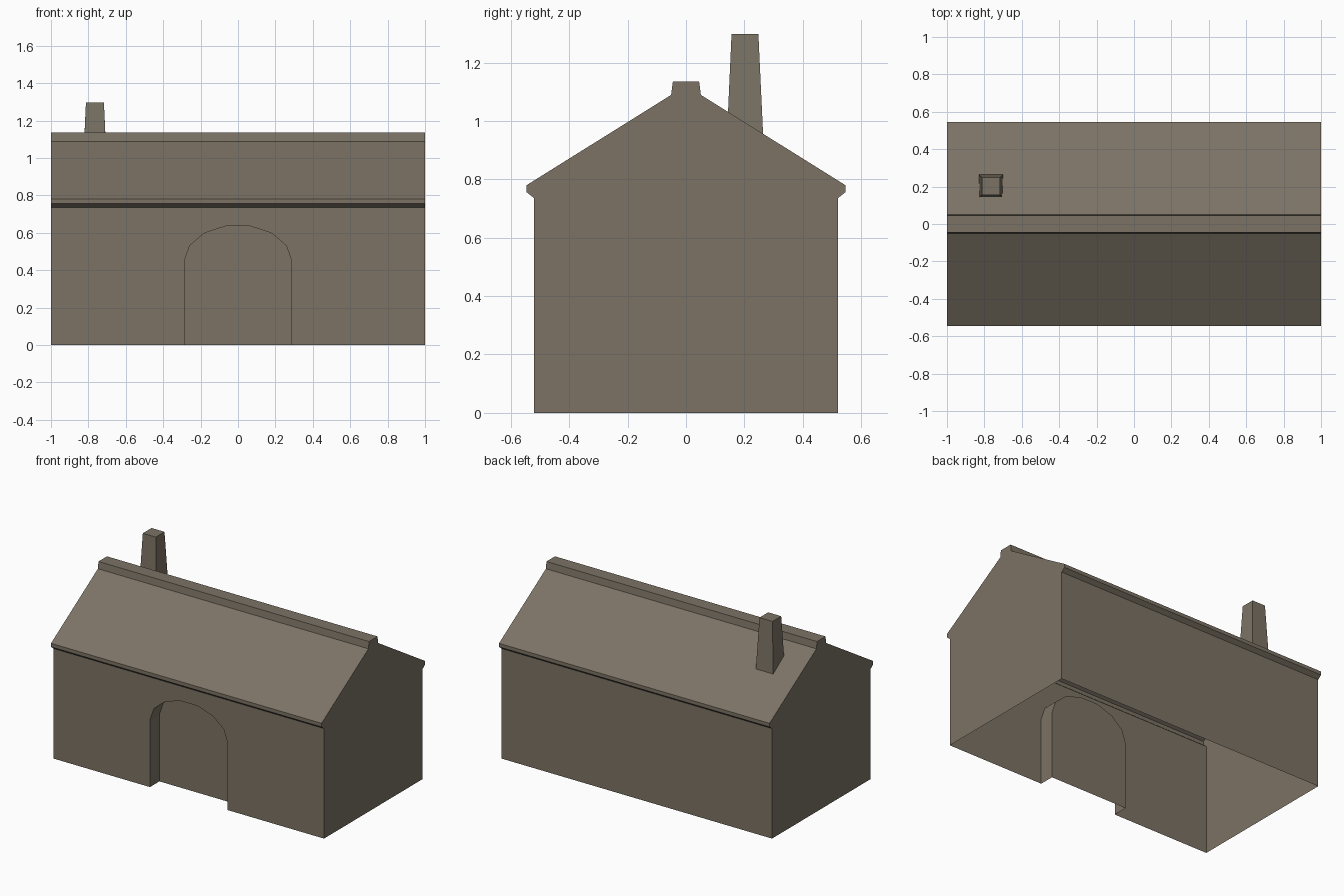
import bpy, bmesh, math

if "Cube" in bpy.data.objects:
    bpy.data.objects.remove(bpy.data.objects["Cube"])

stone = bpy.data.materials.new("grey brown stone")
stone.diffuse_color = (0.20, 0.17, 0.13, 1)
stone.use_nodes = True
stone.node_tree.nodes["Principled BSDF"].inputs["Base Color"].default_value = stone.diffuse_color


def make_object(name, bm):
    bmesh.ops.remove_doubles(bm, verts=bm.verts, dist=0.0005)
    bmesh.ops.recalc_face_normals(bm, faces=bm.faces)
    mesh = bpy.data.meshes.new(name)
    bm.to_mesh(mesh)
    bm.free()
    mesh.materials.append(stone)
    obj = bpy.data.objects.new(name, mesh)
    bpy.context.collection.objects.link(obj)
    return obj


def add_face(bm, points):
    return bm.faces.new([bm.verts.new(p) for p in points])


def bridge(bm, a, b):
    # quads between two open point rows
    for i in range(len(a) - 1):
        add_face(bm, [a[i], a[i + 1], b[i + 1], b[i]])


# House shell: gable profile (y, z), mirrored front to back, open underneath
WALL_Y, WALL_Z = 0.52, 0.735
half = [(WALL_Y, 0), (WALL_Y, WALL_Z), (0.546, 0.756), (0.546, 0.78),
        (0.051, 1.089), (0.045, 1.135)]
profile = half + [(-y, z) for y, z in reversed(half)]
left = [(-1, y, z) for y, z in profile]
right = [(1, y, z) for y, z in profile]
bm = bmesh.new()
bridge(bm, left[:-1], right[:-1])   # everything except the front wall
add_face(bm, left)
add_face(bm, right)

# Front wall with a recessed seven-sided arch doorway
R, SPRING, RISE, DEPTH = 0.287, 0.447, 0.194, 0.10
arch = [(-R, 0)]
for i in range(8):
    t = math.pi * (1 - i / 7)
    arch.append((R * math.cos(t), SPRING + RISE * math.sin(t)))
arch.append((R, 0))
outer = [(x, -WALL_Y, z) for x, z in arch]
inner = [(x, -WALL_Y + DEPTH, z) for x, z in arch]
add_face(bm, [(-1, -WALL_Y, 0)] + outer +
         [(1, -WALL_Y, 0), (1, -WALL_Y, WALL_Z), (-1, -WALL_Y, WALL_Z)])
bridge(bm, outer, inner)
add_face(bm, inner)
make_object("house_shell", bm)

# Tapered chimney, its foot cut along the roof slope
CX, CY, TOP = -0.765, 0.202, 1.297
corners = [(-1, -1), (1, -1), (1, 1), (-1, 1)]
top, foot = [], []
for sx, sy in corners:
    top.append((CX + sx * 0.048, CY + sy * 0.046, TOP))
    flare = 0.012 if sy < 0 else 0.016
    y = CY + sy * (0.046 + flare)
    z = 0.78 + (0.546 - y) * (1.089 - 0.78) / (0.546 - 0.051)
    foot.append((CX + sx * (0.048 + flare), y, z))
bm = bmesh.new()
bridge(bm, foot + foot[:1], top + top[:1])
add_face(bm, top)
make_object("chimney", bm)
